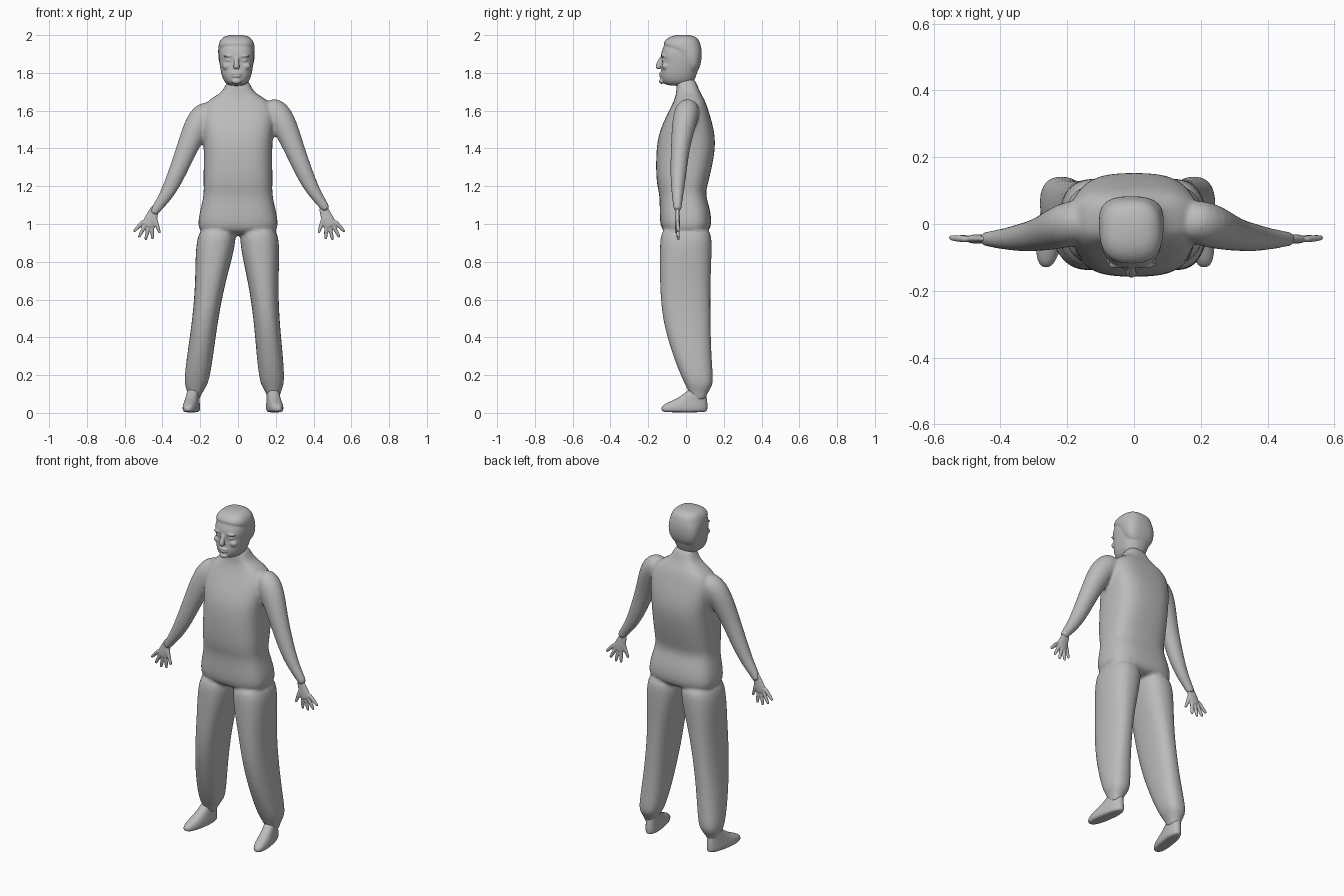
import bpy, bmesh, math
from mathutils import Vector, Matrix

cube = bpy.data.objects.get("Cube")
if cube:
    bpy.data.objects.remove(cube, do_unlink=True)

GREY = (.5, .5, .5, 1)
grey = bpy.data.materials.new("plain grey")
grey.use_nodes = True
grey.diffuse_color = GREY
grey.node_tree.nodes["Principled BSDF"].inputs["Base Color"].default_value = GREY
DEPTH_AXIS = Vector((0, 1, 0))
SIDES = {"right": -1, "left": 1}


def signed_power(value, exponent):
    return math.copysign(abs(value) ** exponent, value)


def ring(bm, centre, side, up, boxiness, count):
    """One rounded cross-section; more boxiness gives squarer corners."""
    angles = [math.tau * i / count for i in range(count)]
    return [bm.verts.new(centre
                         + side * signed_power(math.cos(a), 2 / boxiness)
                         + up * signed_power(math.sin(a), 2 / boxiness)) for a in angles]


def skin(bm, rings):
    """Bridge neighbouring rings and cap both ends."""
    for lower, upper in zip(rings, rings[1:]):
        for i in range(len(lower)):
            j = (i + 1) % len(lower)
            bm.faces.new((lower[i], lower[j], upper[j], upper[i]))
    bm.faces.new(rings[0])
    bm.faces.new(rings[-1])


def stack(bm, rows, boxiness, centre_x=lambda z: 0):
    """Loft level sections given as (height, half width, front, back)."""
    rings = []
    for z, half_width, front, back in rows:
        centre = Vector((centre_x(z), (front + back) / 2, z))
        side = Vector((half_width, 0, 0))
        rings.append(ring(bm, centre, side, DEPTH_AXIS * (back - front) / 2, boxiness, 24))
    skin(bm, rings)


def tube(bm, points, radii, flatness):
    """Loft round sections along a path, flattened front to back."""
    rings = []
    for i, (point, radius) in enumerate(zip(points, radii)):
        before, after = points[max(i - 1, 0)], points[min(i + 1, len(points) - 1)]
        along = (after - before).normalized()
        side = along.cross(DEPTH_AXIS).normalized()
        up = side.cross(along) * radius * flatness
        rings.append(ring(bm, point, side * radius, up, 2, 16))
    skin(bm, rings)


def blob(bm, location, size):
    placing = Matrix.Translation(location) @ Matrix.Diagonal((*size, 1))
    bmesh.ops.create_uvsphere(bm, u_segments=16, v_segments=10, radius=1, matrix=placing)


def finish(name, bm, voxel, softening):
    """Round the lofts, fuse them into one skin and soften the joins."""
    bmesh.ops.recalc_face_normals(bm, faces=bm.faces)
    mesh = bpy.data.meshes.new(name)
    bm.to_mesh(mesh)
    bm.free()
    mesh.materials.append(grey)
    obj = bpy.data.objects.new(name, mesh)
    bpy.context.collection.objects.link(obj)
    rounding = obj.modifiers.new("round", "SUBSURF")
    rounding.levels = rounding.render_levels = 2
    fuse = obj.modifiers.new("fuse", "REMESH")
    fuse.mode = "VOXEL"
    fuse.voxel_size = voxel
    fuse.use_smooth_shade = True
    soften = obj.modifiers.new("soften", "SMOOTH")
    soften.factor = .5
    soften.iterations = softening


# Torso: neck, sloping shoulders, chest, waist and hips
body = bmesh.new()
stack(body, [
    (1.78, .06, -.05, .05), (1.7, .07, -.05, .07), (1.66, .16, -.06, .1),
    (1.6, .2, -.09, .12), (1.5, .19, -.14, .15), (1.4, .18, -.16, .16),
    (1.22, .185, -.16, .12), (1.16, .18, -.14, .1), (1.08, .2, -.14, .13),
    (.98, .22, -.14, .14), (.94, .18, -.1, .1)], 2.9)

# Trouser legs, the right one set wider, gathered at the ankle
LEG_ROWS = [
    (1, .09, -.13, .13), (.9, .11, -.14, .14), (.7, .08, -.14, .13),
    (.5, .068, -.13, .13), (.3, .07, -.07, .135), (.18, .067, -.02, .145),
    (.14, .057, 0, .14), (.1, .035, .02, .11), (.06, .03, .03, .1)]
SPLAY = {"right": .14, "left": .09}
for name, side in SIDES.items():
    stack(body, LEG_ROWS, 2.4, lambda z: side * (.11 + SPLAY[name] * (.95 - z)))

# Arms hanging outward, the left shoulder carried a little higher
ARM_PATH = [(.12, .02, 1.61), (.2, 0, 1.57), (.27, -.03, 1.4),
            (.33, -.04, 1.25), (.38, -.045, 1.15), (.44, -.045, 1.07), (.45, -.045, 1.05)]
ARM_RADII = [.06, .08, .056, .048, .037, .025, .023]
for name, side in SIDES.items():
    lift = .02 if name == "left" else 0
    path = [Vector((side * (x + lift), y, z + lift)) for x, y, z in ARM_PATH]
    tube(body, path, ARM_RADII, .92)
finish("clothed_body", body, .009, 6)

# Head: skull, jaw and a cap of cropped hair
MIDDLE = -.008
head = bmesh.new()
stack(head, [
    (2, .04, -.06, .03), (1.98, .08, -.1, .06), (1.92, .093, -.13, .075),
    (1.885, .094, -.135, .08), (1.86, .092, -.125, .08), (1.8, .083, -.135, .06),
    (1.76, .07, -.13, .045), (1.73, .045, -.11, .03)], 2.5, lambda z: MIDDLE)
stack(head, [
    (2.003, .045, -.06, .03), (1.98, .088, -.11, .07), (1.94, .097, -.13, .08),
    (1.92, .098, -.07, .084), (1.86, .097, -.03, .084), (1.79, .07, -.01, .06)],
    2.6, lambda z: MIDDLE)

# Face: nose, lips and chin, then brows, closed eyes and cheeks
nose = [Vector((MIDDLE, y, z)) for y, z in ((-.125, 1.89), (-.14, 1.86), (-.15, 1.835), (-.14, 1.82))]
tube(head, nose, [.01, .012, .018, .016], .9)
for z, width, height in ((1.797, .03, .007), (1.783, .026, .007), (1.755, .026, .014)):
    blob(head, (MIDDLE, -.13, z), (width, .013, height))
for side in SIDES.values():
    for out, y, z, size in ((.04, -.122, 1.89, (.032, .012, .007)),
                            (.04, -.116, 1.867, (.02, .012, .009)),
                            (.05, -.108, 1.835, (.026, .02, .02))):
        blob(head, (MIDDLE + side * out, y, z), size)
finish("head", head, .005, 3)

# Hands: palm, fanned fingers and an inward thumb
PALM = Vector((.03, 0, -.08))
REACH = (.072, .08, .08, .07)
WRIST_X = {"right": -.443, "left": .455}
for name, side in SIDES.items():
    hand = bmesh.new()
    wrist = Vector((WRIST_X[name], -.045, 1.075))

    def place(offset):
        return wrist + Vector((side * offset.x, offset.y, offset.z))

    tube(hand, [place(PALM * t) for t in (-.3, .2, .6, 1, 1.15)],
         [.023, .027, .035, .037, .03], .4)
    for i, reach in enumerate(REACH):
        spread = i / 3
        knuckle = Vector((.012 + .05 * spread, 0, -.085 + .02 * spread ** 2))
        angle = math.radians(45 * spread - 2)
        pointing = Vector((math.sin(angle), .06, -math.cos(angle))) * reach
        tube(hand, [place(knuckle + pointing * t) for t in (-.2, .3, .7, .93, 1)],
             [.011, .0105, .0095, .0075, .004], 1)
    thumb_root, thumb_tip = Vector((.008, 0, -.02)), Vector((-.03, -.008, -.125))
    tube(hand, [place(thumb_root.lerp(thumb_tip, t)) for t in (0, .4, .7, .94, 1)],
         [.014, .013, .01, .008, .004], .9)
    finish(name + "_hand", hand, .004, 2)

# Feet, turned out a little from the ankle
FOOT_ROWS = [
    (0, .032, -.12, .105), (.01, .04, -.135, .115), (.03, .041, -.135, .115),
    (.05, .038, -.11, .115), (.08, .034, -.03, .11), (.14, .03, .03, .105)]
ANKLE_X = {"right": -.235, "left": .182}
for name, side in SIDES.items():
    foot = bmesh.new()
    stack(foot, FOOT_ROWS, 2.4)
    turn = Matrix.Rotation(side * math.radians(9), 3, "Z")
    bmesh.ops.rotate(foot, cent=(0, .07, 0), matrix=turn, verts=foot.verts)
    bmesh.ops.translate(foot, vec=(ANKLE_X[name], 0, .002), verts=foot.verts)
    finish(name + "_foot", foot, .006, 3)
